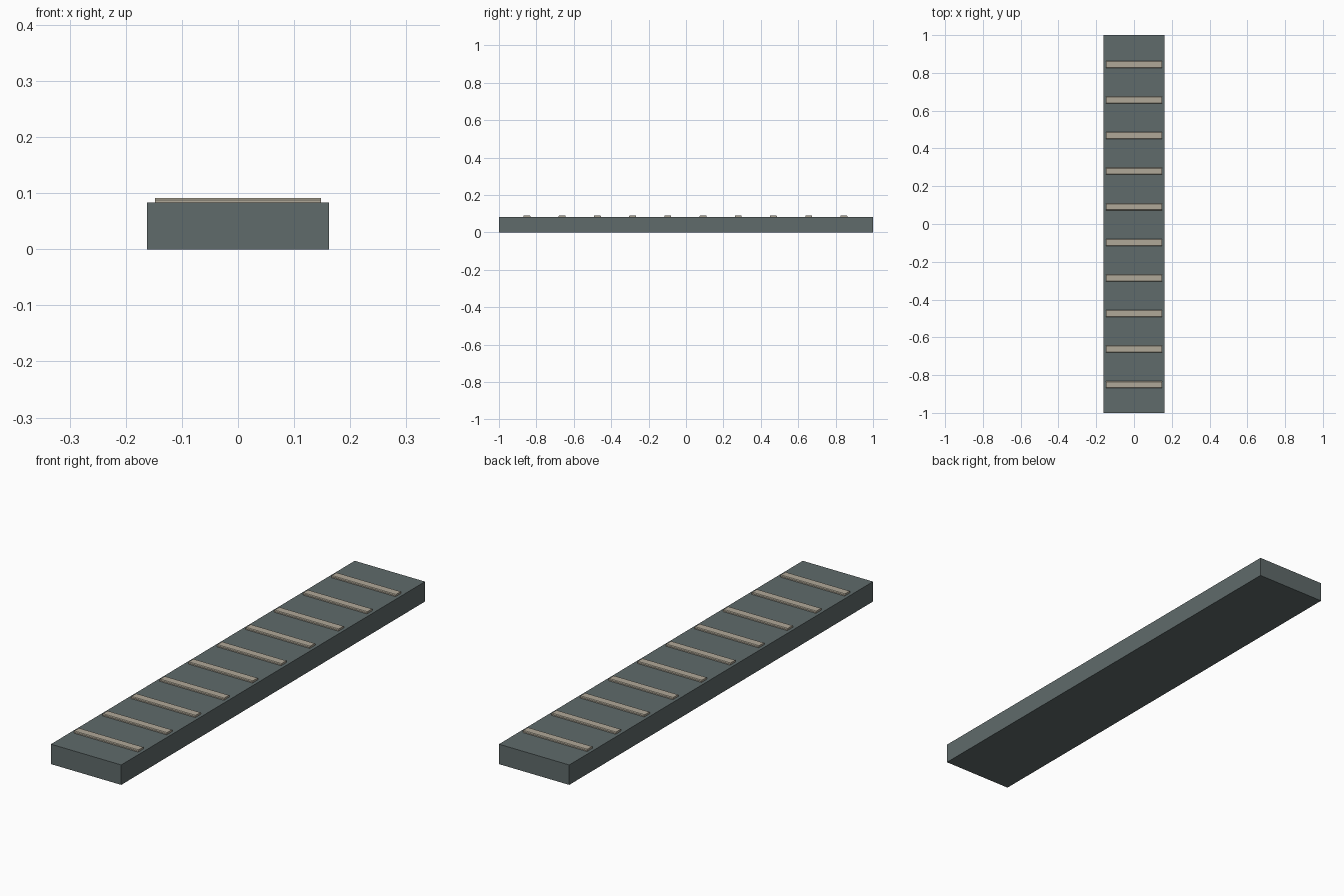
import bpy, bmesh

if "Cube" in bpy.data.objects:
    bpy.data.objects.remove(bpy.data.objects["Cube"])


def material(name, rgb):
    m = bpy.data.materials.new(name)
    m.diffuse_color = (*rgb, 1)
    m.use_nodes = True
    m.node_tree.nodes["Principled BSDF"].inputs["Base Color"].default_value = m.diffuse_color
    return m


def prism(name, profile, half_x, mat):
    """Extrude a closed (y, z) profile along x."""
    bm = bmesh.new()
    face = bm.faces.new([bm.verts.new((-half_x, y, z)) for y, z in profile])
    ext = bmesh.ops.extrude_face_region(bm, geom=[face])
    verts = [v for v in ext["geom"] if isinstance(v, bmesh.types.BMVert)]
    bmesh.ops.translate(bm, verts=verts, vec=(2 * half_x, 0, 0))
    bmesh.ops.recalc_face_normals(bm, faces=bm.faces)
    mesh = bpy.data.meshes.new(name)
    bm.to_mesh(mesh)
    bm.free()
    mesh.materials.append(mat)
    ob = bpy.data.objects.new(name, mesh)
    bpy.context.collection.objects.link(ob)
    return ob


slate = material("slate_grey", (0.115, 0.145, 0.145))
tan = material("worn_tan", (0.434, 0.392, 0.314))

# Plank body
TOP = 0.083
prism("ramp_board", [(-1, 0), (1, 0), (1, TOP), (-1, TOP)], 0.162, slate)

# Ten grip strips with chamfered upper edges
W, H, C = 0.0185, 0.008, 0.003
strip = [(-W, -0.002), (W, -0.002), (W, H - C), (W - C, H), (-W + C, H), (-W, H - C)]
for i in range(10):
    ob = prism(f"grip_strip_{i + 1}", strip, 0.148, tan)
    ob.location = (0, -0.851 + i * 0.1884, TOP)
